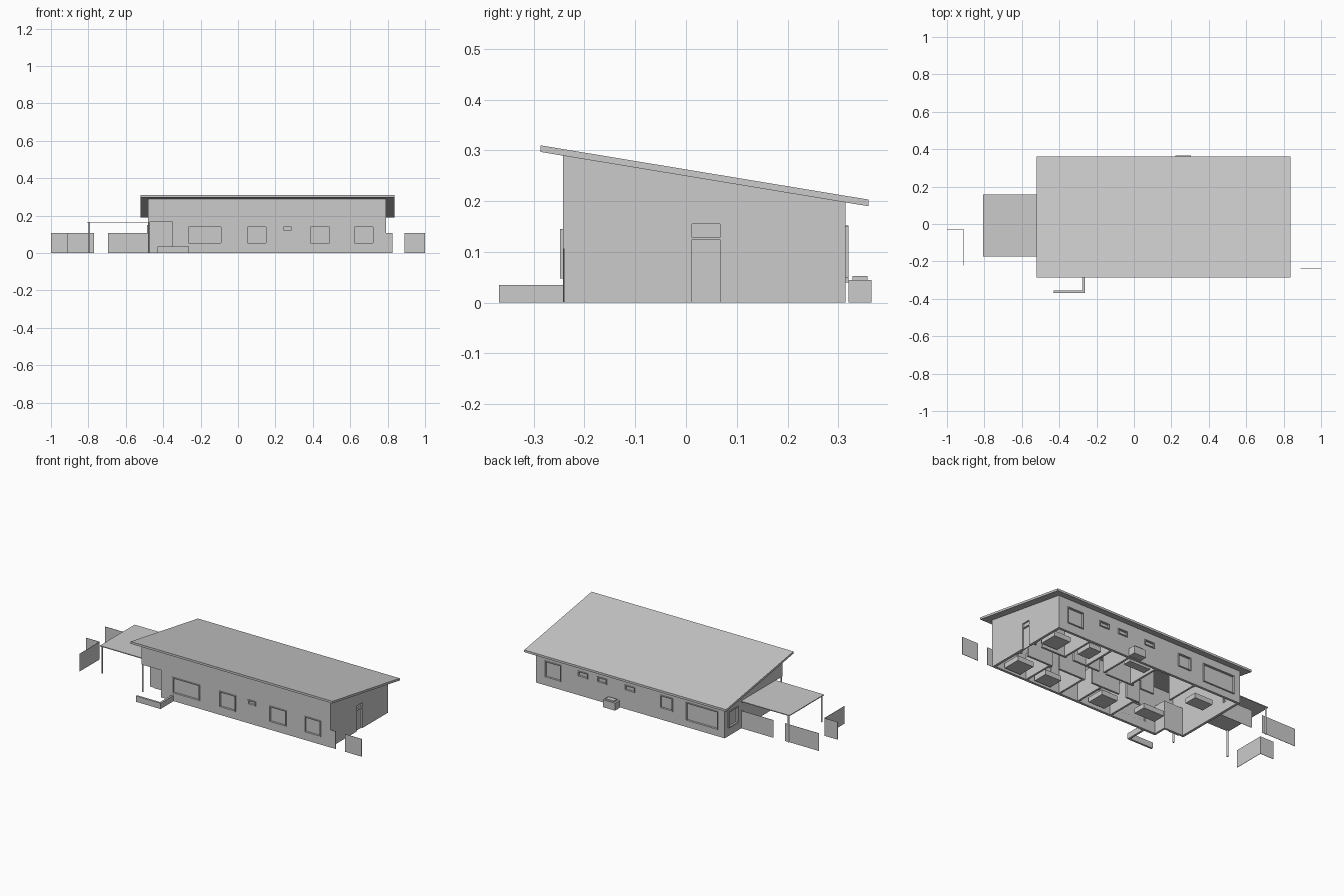
import bpy, bmesh
from mathutils import Vector

if "Cube" in bpy.data.objects:
    bpy.data.objects.remove(bpy.data.objects["Cube"])

def make(name, bm):
    bmesh.ops.recalc_face_normals(bm, faces=bm.faces)
    me = bpy.data.meshes.new(name)
    bm.to_mesh(me)
    bm.free()
    ob = bpy.data.objects.new(name, me)
    bpy.context.collection.objects.link(ob)
    return ob

def boxes(name, *items):
    """One object from boxes given as (x0, x1, y0, y1, z0, z1)."""
    bm = bmesh.new()
    for x0, x1, y0, y1, z0, z1 in items:
        vs = bmesh.ops.create_cube(bm, size=1)['verts']
        for v in vs:
            v.co = Vector(((x0 + x1) / 2 + v.co.x * (x1 - x0),
                           (y0 + y1) / 2 + v.co.y * (y1 - y0),
                           (z0 + z1) / 2 + v.co.z * (z1 - z0)))
    return make(name, bm)

def prism(name, profile, x0, x1):
    """Extrude a (y, z) profile along x."""
    bm = bmesh.new()
    f = bm.faces.new([bm.verts.new((x0, y, z)) for y, z in profile])
    ext = bmesh.ops.extrude_face_region(bm, geom=[f])['geom']
    bmesh.ops.translate(bm, vec=(x1 - x0, 0, 0),
                        verts=[g for g in ext if isinstance(g, bmesh.types.BMVert)])
    return make(name, bm)

def post(name, x, y, h, r=0.005):
    bm = bmesh.new()
    bmesh.ops.create_cone(bm, cap_ends=True, segments=12, radius1=r, radius2=r, depth=h)
    bmesh.ops.translate(bm, vec=(x, y, h / 2), verts=bm.verts)
    return make(name, bm)

def roof_under(y):
    return 0.297 - 0.107 * (y + 0.287) / 0.647

# house extents
L, R, F, B = -0.48, 0.79, -0.242, 0.314
T = 0.015

# sloping roof slab
prism("roof", [(-0.287, 0.297), (0.36, 0.190), (0.36, 0.203), (-0.287, 0.310)], -0.522, 0.836)

# windows: (start, end, bottom, top) along each wall
front_windows = [(-0.27, -0.086, 0.048, 0.145), (0.045, 0.155, 0.048, 0.145),
                 (0.238, 0.291, 0.117, 0.145), (0.382, 0.495, 0.048, 0.145),
                 (0.618, 0.727, 0.048, 0.145)]
back_windows = [(0.62, 0.728, 0.05, 0.15), (0.438, 0.506, 0.115, 0.148),
                (0.311, 0.375, 0.115, 0.148), (0.122, 0.19, 0.115, 0.148),
                (-0.133, -0.046, 0.07, 0.15), (-0.436, -0.22, 0.04, 0.152)]
left_windows = [(0.19, 0.28, 0.05, 0.15)]

# outer walls: hollow shell with cut openings
walls = prism("outer_walls", [(F, 0), (B, 0), (B, roof_under(B)), (F, roof_under(F))], L, R)
hollow = prism("hollow_cutter", [(F + T, -0.1), (B - T, -0.1), (B - T, 0.5), (F + T, 0.5)], L + T, R - T)
cuts = [(L - 0.02, -0.35, F - 0.02, -0.16, -0.05, 0.165),     # porch
        (R - 0.03, R + 0.02, 0.012, 0.067, -0.05, 0.155)]     # side door
cuts += [(a, b, F - 0.02, F + 0.03, c, d) for a, b, c, d in front_windows]
cuts += [(a, b, B - 0.03, B + 0.02, c, d) for a, b, c, d in back_windows]
cuts += [(L - 0.02, L + 0.03, a, b, c, d) for a, b, c, d in left_windows]
openings = boxes("opening_cutter", *cuts)
for cutter in (hollow, openings):
    m = walls.modifiers.new("cut", 'BOOLEAN')
    m.object = cutter
    m.operation = 'DIFFERENCE'
    m.solver = 'EXACT'
bpy.context.view_layer.update()
cut_mesh = bpy.data.meshes.new_from_object(walls.evaluated_get(bpy.context.evaluated_depsgraph_get()))
walls.modifiers.clear()
walls.data = cut_mesh
for cutter in (hollow, openings):
    bpy.data.objects.remove(cutter)

# window frames and panes
def window(name, a, b, c, d, place):
    w = 0.005
    rails = [(a, b, c, c + w), (a, b, d - w, d),
             (a, a + w, c + w, d - w), (b - w, b, c + w, d - w)]
    boxes(name + "_frame", *[place(*r, -0.006, 0.012) for r in rails])
    boxes(name + "_pane", place(a + w, b - w, c + w, d - w, 0.006, 0.008))

sides = [("front", front_windows, lambda a, b, c, d, o, i: (a, b, F + o, F + i, c, d)),
         ("back", back_windows, lambda a, b, c, d, o, i: (a, b, B - i, B - o, c, d)),
         ("left", left_windows, lambda a, b, c, d, o, i: (L + o, L + i, a, b, c, d))]
for side, items, place in sides:
    for n, (a, b, c, d) in enumerate(items):
        window(f"{side}_window_{n + 1}", a, b, c, d, place)

# side door with transom light
boxes("side_door", (0.777, 0.782, 0.012, 0.067, 0, 0.124))
boxes("side_transom", (0.777, 0.781, 0.012, 0.067, 0.128, 0.155))
boxes("side_transom_bar", (0.775, R, 0.012, 0.067, 0.124, 0.128))

# recessed corner porch
boxes("porch_walls", (L, -0.338, -0.16, -0.148, 0, 0.165),
      (-0.35, -0.338, F + T, -0.16, 0, 0.165))
boxes("porch_soffit", (L + T, -0.338, F + T, -0.15, 0.165, 0.17))
boxes("front_door", (-0.45, -0.38, -0.165, -0.16, 0, 0.15))
post("porch_post", -0.475, -0.237, 0.165)

# low garden wall
boxes("low_wall", (-0.43, -0.263, -0.368, -0.356, 0, 0.035),
      (-0.275, -0.263, -0.356, F, 0, 0.035))

# carport
boxes("carport_roof", (-0.806, L, -0.175, 0.158, 0.162, 0.167))
for n, y in enumerate((-0.168, 0.151)):
    post(f"carport_post_{n + 1}", -0.795, y, 0.162)

# thin fence panels
e, h = 0.001, 0.107
for n, (x0, x1, y) in enumerate([(-0.695, L, 0.153), (-1, -0.77, 0.15), (-1, -0.91, -0.03),
                                 (R, 0.825, -0.24), (0.89, 1, -0.24)]):
    boxes(f"fence_panel_{n + 1}", (x0, x1, y - e, y + e, 0, h))
boxes("fence_return", (-0.91 - e, -0.91 + e, -0.222, -0.03, 0, h))

# outdoor utility unit
boxes("utility_unit", (0.222, 0.304, 0.32, 0.365, 0, 0.045))
boxes("utility_unit_cap", (0.235, 0.291, 0.328, 0.358, 0.045, 0.053))

# interior partitions: corridor walls with door gaps, then cross walls
p, top = 0.006, 0.16
corridor = [(-0.06, 0.03), (0.08, 0.27), (0.32, 0.5), (0.55, 0.72), (0.76, R - T)]
for n, y in enumerate((-0.03, 0.09)):
    boxes(f"corridor_wall_{n + 1}", *[(a, b, y - p, y + p, 0, top) for a, b in corridor])
boxes("front_partitions", *[(x - p, x + p, F + T, -0.036, 0, top) for x in (-0.03, 0.2, 0.33, 0.56)])
boxes("back_partitions", *[(x - p, x + p, 0.096, B - T, 0, top) for x in (-0.17, 0.1, 0.29, 0.41, 0.56)])

# furniture blocks
for n, (x, y, w, d) in enumerate([(0.67, -0.16, 0.11, 0.11), (0.69, 0.17, 0.11, 0.11),
                                  (0.46, -0.17, 0.11, 0.09), (0.48, 0.2, 0.08, 0.1),
                                  (0.09, -0.15, 0.11, 0.11), (-0.19, -0.1, 0.14, 0.08),
                                  (-0.32, 0.16, 0.12, 0.08), (0.19, 0.25, 0.14, 0.05)]):
    boxes(f"furniture_{n + 1}", (x - w / 2, x + w / 2, y - d / 2, y + d / 2, 0.005, 0.035))
